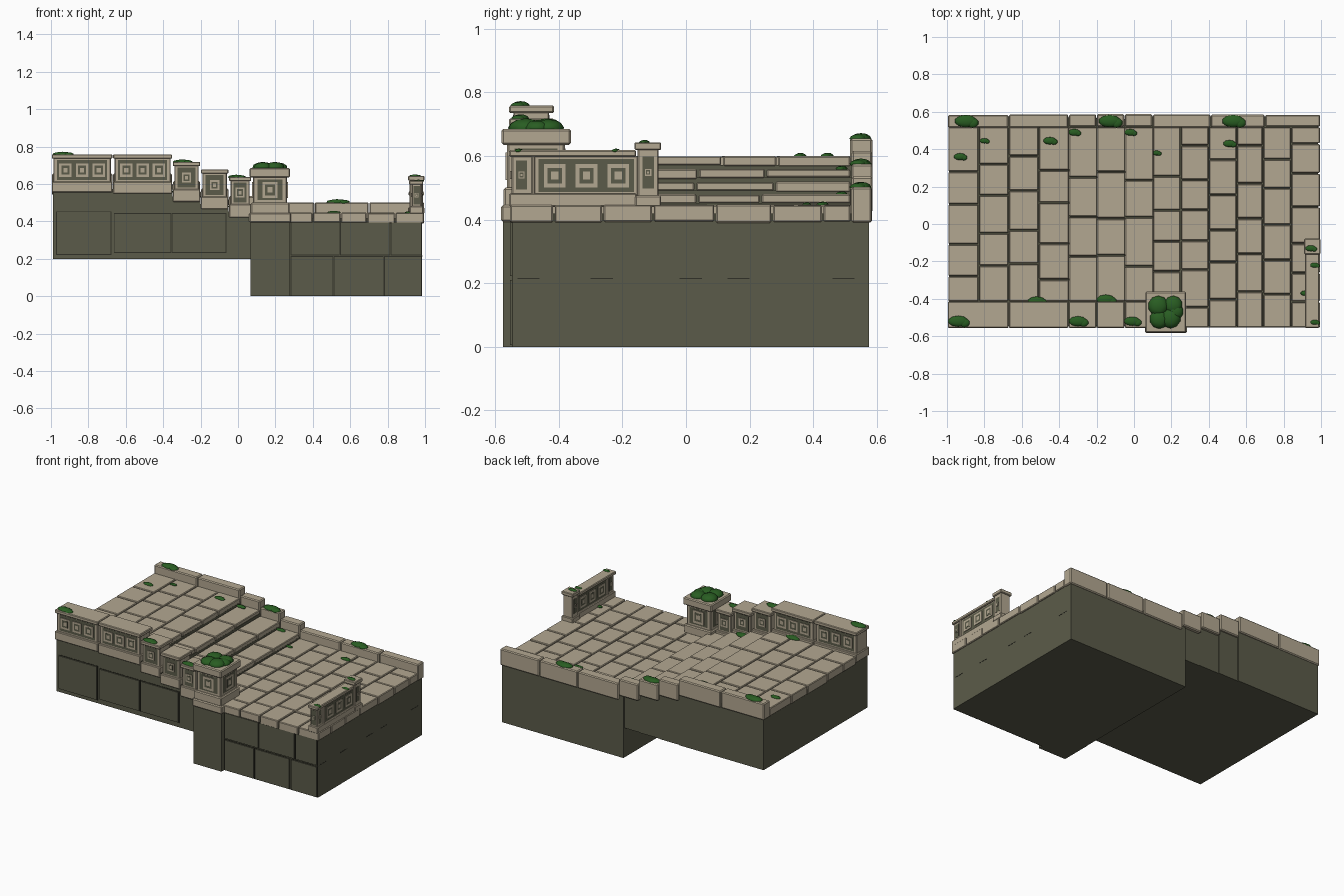
import bpy, bmesh, random
from mathutils import Matrix

random.seed(4)
if "Cube" in bpy.data.objects:
    bpy.data.objects.remove(bpy.data.objects["Cube"], do_unlink=True)


def material(name, color):
    m = bpy.data.materials.new(name)
    m.use_nodes = True
    m.diffuse_color = (*color, 1)
    bsdf = m.node_tree.nodes["Principled BSDF"]
    bsdf.inputs["Base Color"].default_value = (*color, 1)
    bsdf.inputs["Roughness"].default_value = 0.9
    return m


PALE = material("pale_stone", (0.45, 0.39, 0.285))
DARK = material("dark_stone", (0.105, 0.105, 0.068))
JOINT = material("joint_shadow", (0.03, 0.03, 0.02))
MOSS = material("moss_green", (0.022, 0.11, 0.016))


class Part:
    """Collects boxes and lumps into one object."""

    def __init__(self, name, mats, bevel=0):
        self.name, self.mats, self.bevel = name, mats, bevel
        self.bm = bmesh.new()

    def box(self, x0, x1, y0, y1, z0, z1, mat=0):
        m = Matrix.Translation(((x0 + x1) / 2, (y0 + y1) / 2, (z0 + z1) / 2))
        m = m @ Matrix.Diagonal((x1 - x0, y1 - y0, z1 - z0, 1))
        verts = bmesh.ops.create_cube(self.bm, size=1, matrix=m)["verts"]
        for f in {f for v in verts for f in v.link_faces}:
            f.material_index = mat

    def lump(self, x, y, z, rx, ry, rz):
        m = Matrix.Translation((x, y, z)) @ Matrix.Diagonal((rx, ry, rz, 1))
        bmesh.ops.create_icosphere(self.bm, subdivisions=2, radius=1, matrix=m)

    def finish(self, smooth=False):
        mesh = bpy.data.meshes.new(self.name)
        self.bm.to_mesh(mesh)
        self.bm.free()
        for m in self.mats:
            mesh.materials.append(m)
        obj = bpy.data.objects.new(self.name, mesh)
        bpy.context.collection.objects.link(obj)
        if self.bevel:
            mod = obj.modifiers.new("worn_edges", "BEVEL")
            mod.width, mod.segments = self.bevel, 1
        if smooth:
            mesh.shade_smooth()


FRONT, BACK = -0.556, 0.588
STEPS = [(-0.35, -0.20, 0.56), (-0.20, -0.05, 0.52), (-0.05, 0.10, 0.48)]
UPPER, LOWER = 0.60, 0.447

# Dark masonry under the two terraces and the steps
body = Part("masonry_base", [DARK])
body.box(0.07, 0.985, -0.545, 0.575, 0, LOWER - 0.028)
body.box(-0.988, -0.35, -0.545, 0.575, 0.2, UPPER - 0.028)
for i, (a, b, z) in enumerate(STEPS):
    body.box(a, b, -0.545, 0.57 - 0.004 * i, 0.2, z - 0.028)
body.box(0.068, 0.278, -0.575, -0.37, 0, 0.4)
body.finish()

# Shallow facing blocks on the front with dark joints
facing = Part("facing_blocks", [DARK, JOINT])
rows = [(0.005, 0.21, (0.28, 0.51, 0.78, 0.985)), (0.222, 0.395, (0.28, 0.545, 0.815, 0.985)),
        (0.235, 0.44, (-0.665, -0.355, -0.06)), (0.225, 0.45, (-0.975, -0.675))]
for z0, z1, cuts in rows:
    for a, b in zip(cuts, cuts[1:]):
        facing.box(a + 0.001, b - 0.001, -0.5465, -0.54, z0 - 0.004, z1 + 0.004, 1)
        facing.box(a + 0.006, b - 0.006, -0.553, -0.54, z0, z1)
for y in (-0.53, -0.3, -0.02, 0.13, 0.46):
    facing.box(0.98, 0.986, y, y + 0.07, 0.213, 0.217, 1)
facing.finish()

# Paving slabs with open joints
paving = Part("paving_slabs", [PALE], 0.004)


def pave(x0, x1, y0, y1, top, thick, length):
    y = y0
    step = length * random.uniform(0.6, 1.1)
    while y < y1 - 0.01:
        end = y + step
        if end > y1 - 0.07:
            end = y1
        paving.box(x0 + 0.003, x1 - 0.003, y + 0.003, end - 0.003,
                   top - thick - random.uniform(0, 0.008), top - random.uniform(0, 0.003))
        y, step = end, length * random.uniform(0.85, 1.15)


upper_x = [-0.996, -0.83, -0.67, -0.51, -0.345]
for a, b in zip(upper_x, upper_x[1:]):
    pave(a, b, -0.415, 0.52, UPPER, 0.055 if a < -0.9 else 0.028, 0.19)
for a, b, z in STEPS:
    pave(a, b + 0.006, -0.415, 0.52, z, 0.027, 0.23)
lower_x = [0.10, 0.25, 0.40, 0.55, 0.69, 0.84, 0.997]
for a, b in zip(lower_x, lower_x[1:]):
    pave(a, b, FRONT, 0.52, LOWER, 0.05, 0.18)
paving.finish()

# Raised kerb along the back, stepping down with the floor
kerb = Part("back_kerb", [PALE], 0.006)
kerbs = [(-0.997, -0.67, UPPER), (-0.67, -0.35, UPPER), *STEPS,
         (0.10, 0.41, LOWER), (0.41, 0.70, LOWER), (0.70, 0.997, LOWER)]
for a, b, z in kerbs:
    kerb.box(a + 0.002, b - 0.002, 0.515 + random.uniform(0, 0.006),
             BACK - random.uniform(0, 0.006), z - 0.057, z + 0.055)
kerb.finish()


panels = Part("carved_panels", [PALE, DARK])


def panel(axis, sign, face, c, z, width, height, count=1, size=0.07):
    """Dark field with concentric raised squares on a face along x or y."""
    def plate(u, w, h, depth, mat):
        lo, hi = sorted((face - sign * 0.003, face + sign * depth))
        span = (u - w / 2, u + w / 2)
        xy = (lo, hi, *span) if axis == "x" else (*span, lo, hi)
        panels.box(*xy, z - h / 2, z + h / 2, mat)
    plate(c, width, height, 0.001, 1)
    for i in range(count):
        u = c + (i - (count - 1) / 2) * width / count
        for k, s in enumerate((1, 0.66, 0.34)):
            plate(u, size * s, size * s * 1.08, (0.005, 0.0055, 0.006)[k], k % 2)


# Front balustrade: two long sections and three stepped posts
rail = Part("front_balustrade", [PALE], 0.004)
for a, b, z, count in [(-0.997, -0.67, UPPER, 3), (-0.67, -0.35, UPPER, 3),
                       *[(a, min(b, 0.072), z, 1) for a, b, z in STEPS]]:
    a, b, c = a + 0.002, b - 0.002, (a + b) / 2
    drop = random.uniform(0.045, 0.065)
    rail.box(a, b, FRONT, -0.415, z - drop, z + 0.012)
    rail.box(a + 0.008, b - 0.008, -0.543, -0.43, z, z + 0.14)
    rail.box(a, b, FRONT, -0.415, z + 0.135, z + 0.158)
    w = (b - a) - (0.055 if count > 1 else 0.05)
    for sign, face in ((-1, -0.543), (1, -0.43)):
        panel("y", sign, face, c, z + 0.074, w, 0.108, count, 0.066 if count > 1 else 0.05)
rail.finish()

# Corner pillar with plinth and cap
pillar = Part("corner_pillar", [PALE], 0.006)
for x0, x1, z0, z1 in [(0.06, 0.284, 0.393, 0.445), (0.068, 0.275, 0.44, 0.50),
                       (0.08, 0.262, 0.49, 0.65), (0.062, 0.278, 0.635, 0.685)]:
    inset = x0 - 0.06
    pillar.box(x0, x1, -0.582 + inset, -0.36 - inset, z0, z1)
pillar.finish()
for axis, sign, face, c in [("y", -1, -0.562, 0.171), ("y", 1, -0.38, 0.171),
                            ("x", -1, 0.08, -0.471), ("x", 1, 0.262, -0.471)]:
    panel(axis, sign, face, c, 0.568, 0.135, 0.11, 1, 0.08)

# Short side railing with an end post
side = Part("side_railing", [PALE], 0.004)
side.box(0.918, 0.99, FRONT, -0.155, 0.44, 0.482)
side.box(0.93, 0.98, -0.548, -0.15, 0.47, 0.60)
side.box(0.915, 0.99, FRONT, -0.157, 0.597, 0.618)
side.box(0.91, 0.996, -0.16, -0.078, 0.44, 0.475)
side.box(0.918, 0.988, -0.152, -0.086, 0.46, 0.625)
side.box(0.91, 0.996, -0.162, -0.078, 0.618, 0.643)
side.box(0.922, 0.988, -0.486, -0.474, 0.47, 0.60)
side.finish()
for sign, face in ((-1, 0.93), (1, 0.98)):
    panel("x", sign, face, -0.313, 0.538, 0.30, 0.104, 3, 0.068)
    panel("x", sign, face, -0.517, 0.54, 0.035, 0.09, 1, 0.02)
panel("y", -1, -0.548, 0.955, 0.54, 0.036, 0.1, 1, 0.022)
for sign, face in ((-1, 0.918), (1, 0.988)):
    panel("x", sign, face, -0.119, 0.548, 0.036, 0.1, 1, 0.02)
panels.finish()

# Moss cushions: position, resting height, size
moss = Part("moss_cushions", [MOSS])
patches = [(-0.9, 0.55, 0.655, 0.06), (-0.13, 0.55, 0.575, 0.06), (0.53, 0.55, 0.502, 0.06),
           (-0.93, 0.36, UPPER, 0.034), (-0.8, 0.445, UPPER, 0.025), (-0.45, 0.445, UPPER, 0.036),
           (-0.32, 0.49, 0.56, 0.033), (-0.02, 0.49, 0.48, 0.032), (0.12, 0.38, LOWER, 0.024),
           (0.51, 0.43, LOWER, 0.034), (-0.94, -0.52, 0.757, 0.055), (-0.3, -0.52, 0.717, 0.05),
           (-0.01, -0.52, 0.637, 0.045), (-0.52, -0.415, UPPER, 0.05), (-0.15, -0.405, 0.52, 0.05),
           (0.945, -0.13, 0.642, 0.03), (0.965, -0.22, 0.616, 0.025),
           (0.966, -0.525, 0.616, 0.025), (0.915, -0.37, LOWER, 0.025)]
for x, y, z, r in patches:
    moss.lump(x, y, z, r, r * 0.55, r * 0.28)
    moss.lump(x + r * 0.6, y - r * 0.15, z, r * 0.55, r * 0.45, r * 0.22)
for dx, dy, r in [(-0.04, 0.03, 0.055), (0.04, 0.035, 0.05), (-0.035, -0.04, 0.052),
                  (0.025, -0.035, 0.055), (0.05, 0.0, 0.045)]:
    moss.lump(0.17 + dx, -0.468 + dy, 0.688, r, r, r * 0.55)
moss.finish(smooth=True)
